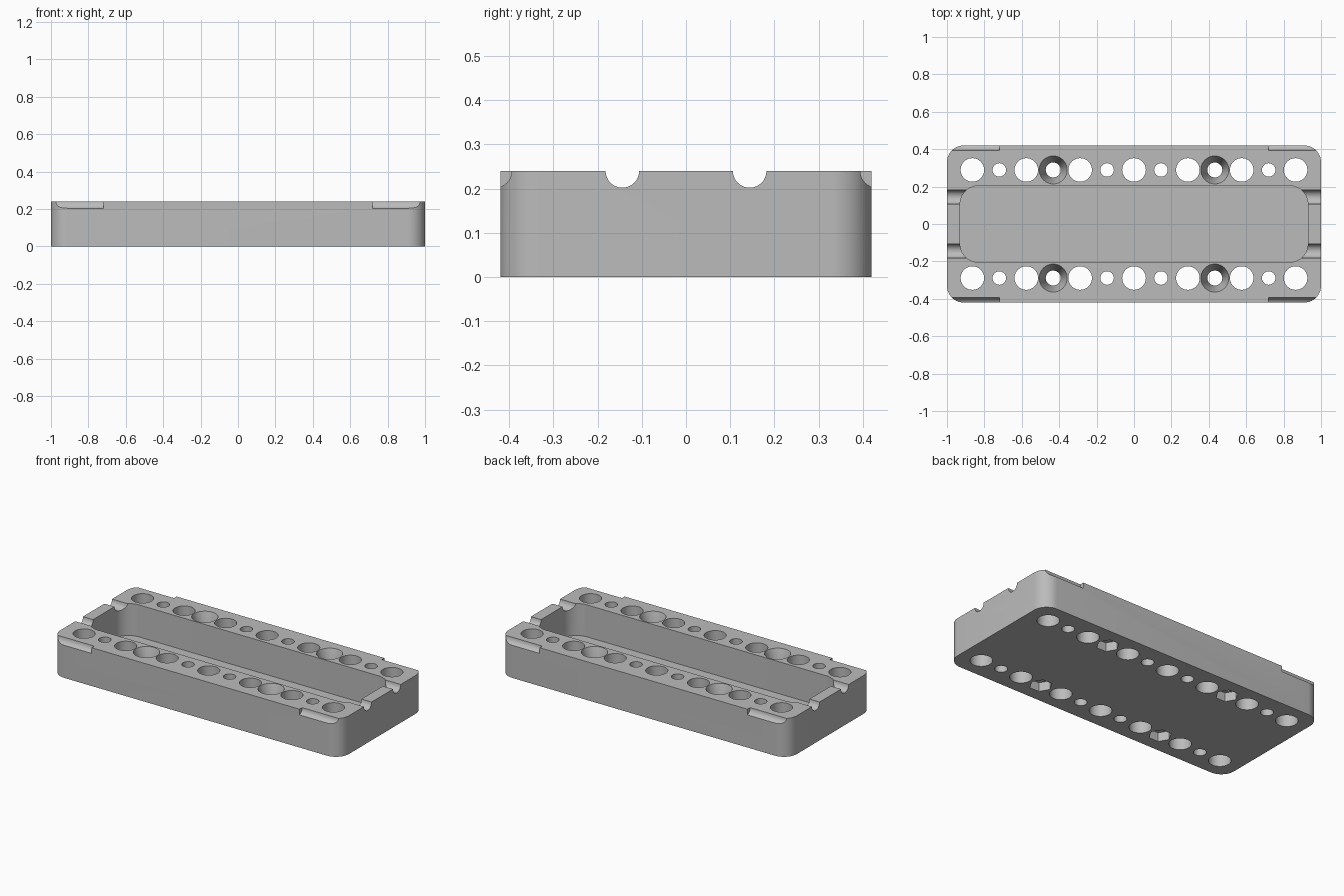
import bpy, bmesh, math
from mathutils import Matrix, Vector

cube = bpy.data.objects.get("Cube")
if cube:
    bpy.data.objects.remove(cube, do_unlink=True)

HALF_X, HALF_Y, TOP = 1.0, 0.42, 0.24
PITCH, ROW_Y = 0.144, 0.289
GROOVE_R = 0.038

grey = bpy.data.materials.new("plain grey")
grey.use_nodes = True
colour = (0.5, 0.5, 0.5, 1)
grey.diffuse_color = colour
grey.node_tree.nodes["Principled BSDF"].inputs["Base Color"].default_value = colour


def rounded_block(bm, hx, hy, radius, z0, z1, steps=10):
    """Upright block with rounded vertical corners."""
    ring = []
    for quarter, (sx, sy) in enumerate([(1, 1), (-1, 1), (-1, -1), (1, -1)]):
        for i in range(steps + 1):
            a = (quarter + i / steps) * math.pi / 2
            ring.append((sx * (hx - radius) + radius * math.cos(a),
                         sy * (hy - radius) + radius * math.sin(a)))
    loft(bm, [[(x, y, z) for x, y in ring] for z in (z0, z1)])


def loft(bm, rings):
    """Join a stack of rings into a closed solid."""
    rows = [[bm.verts.new(p) for p in ring] for ring in rings]
    n = len(rows[0])
    bm.faces.new(rows[0][::-1])
    bm.faces.new(rows[-1])
    for low, high in zip(rows, rows[1:]):
        for i in range(n):
            j = (i + 1) % n
            bm.faces.new((low[i], low[j], high[j], high[i]))


def lathe(bm, x, y, profile, sides=40):
    """Upright solid of revolution from (radius, z) pairs."""
    loft(bm, [[(x + r * math.cos(2 * math.pi * i / sides),
                y + r * math.sin(2 * math.pi * i / sides), z)
               for i in range(sides)] for r, z in profile])


def rod_x(bm, x0, x1, y):
    """Horizontal rod at the height of the top face."""
    place = Matrix.Translation(Vector(((x0 + x1) / 2, y, TOP)))
    bmesh.ops.create_cone(bm, cap_ends=True, segments=32, radius1=GROOVE_R,
                          radius2=GROOVE_R, depth=abs(x1 - x0),
                          matrix=place @ Matrix.Rotation(math.pi / 2, 4, 'Y'))


def finish(name, bm):
    bmesh.ops.recalc_face_normals(bm, faces=bm.faces[:])
    mesh = bpy.data.meshes.new(name)
    bm.to_mesh(mesh)
    bm.free()
    mesh.materials.append(grey)
    obj = bpy.data.objects.new(name, mesh)
    bpy.context.collection.objects.link(obj)
    return obj


def cut(target, cutter):
    cutter.hide_render = True
    mod = target.modifiers.new("cut", 'BOOLEAN')
    mod.operation = 'DIFFERENCE'
    mod.solver = 'EXACT'
    mod.object = cutter
    bpy.ops.object.select_all(action='DESELECT')
    target.select_set(True)
    bpy.context.view_layer.objects.active = target
    bpy.ops.object.modifier_apply(modifier=mod.name)
    bpy.data.objects.remove(cutter, do_unlink=True)


# Tray body
bm = bmesh.new()
rounded_block(bm, HALF_X, HALF_Y, 0.09, 0, TOP)
body = finish("tray_body", bm)

# Central pocket and the two rows of vertical holes
bm = bmesh.new()
rounded_block(bm, 0.93, 0.205, 0.1, 0.04, TOP + 0.1)
for y in (-ROW_Y, ROW_Y):
    for k in range(-6, 7):
        if abs(k) == 3:    # countersunk screw hole
            profile = [(0.04, -0.1), (0.04, 0.13), (0.075, TOP), (0.075, TOP + 0.1)]
        else:              # alternating wide and narrow through holes
            r = 0.063 if k % 2 == 0 else 0.036
            profile = [(r, -0.1), (r, TOP + 0.1)]
        lathe(bm, k * PITCH, y, profile)
cut(body, finish("hole_cutter", bm))

# End grooves, scooped side notches and nut recesses underneath
bm = bmesh.new()
for sx in (-1, 1):
    for sy in (-1, 1):
        rod_x(bm, sx * 0.88, sx * 1.1, sy * PITCH)
        rod_x(bm, sx * 0.72, sx * 1.1, sy * (HALF_Y + 0.012))
        lathe(bm, sx * 3 * PITCH, sy * ROW_Y, [(0.065, -0.1), (0.065, 0.055)], sides=6)
cut(body, finish("groove_cutter", bm))

bpy.ops.object.shade_smooth_by_angle(angle=math.radians(30))
